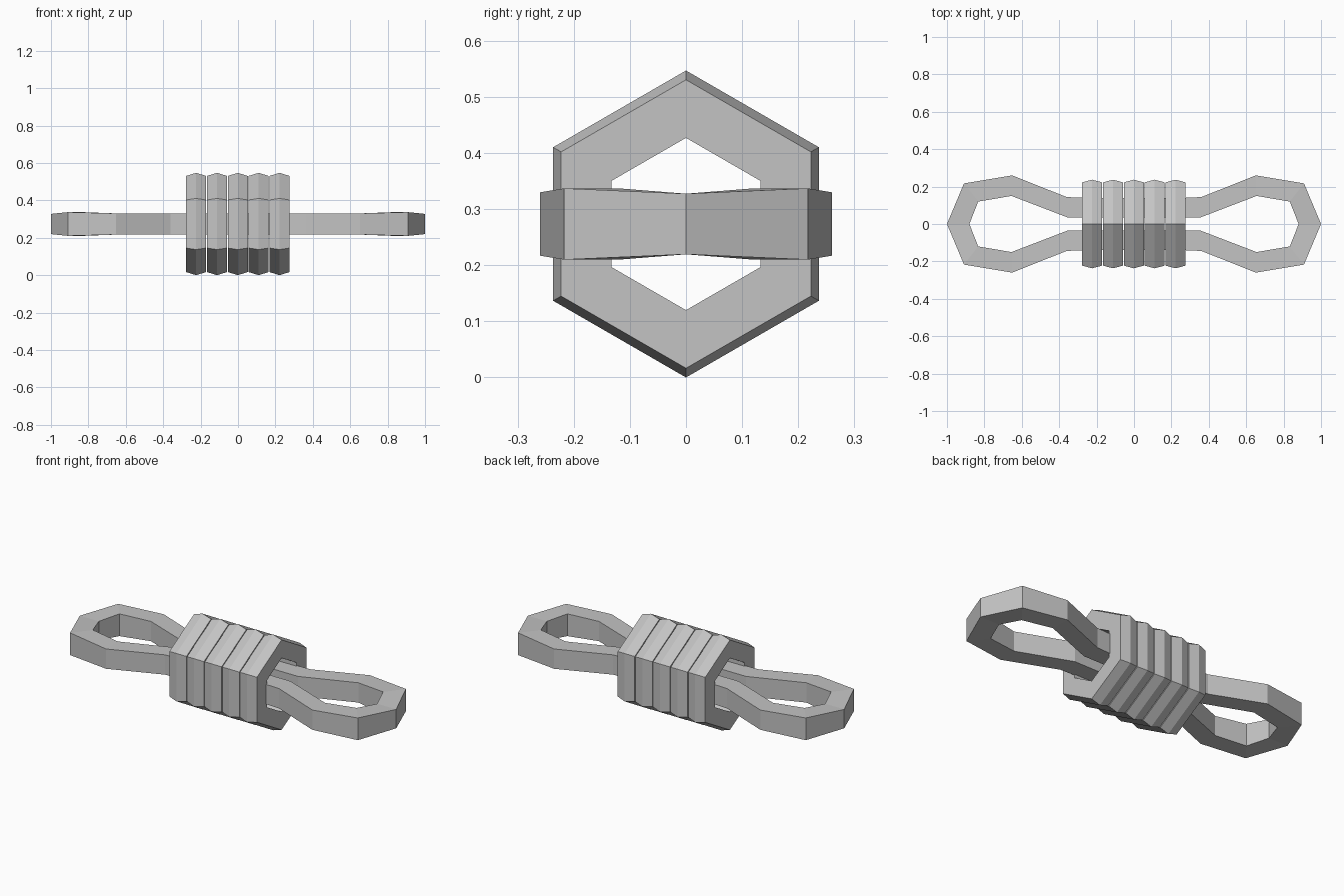
import bpy, bmesh, math

cube = bpy.data.objects.get("Cube")
if cube:
    bpy.data.objects.remove(cube, do_unlink=True)

CENTRE_Z = 0.2735

# One plain grey for everything
grey = bpy.data.materials.new("grey")
grey.use_nodes = True
colour = (0.55, 0.55, 0.55, 1)
grey.diffuse_color = colour
grey.node_tree.nodes["Principled BSDF"].inputs["Base Color"].default_value = colour


def closed_sweep(name, sections, location):
    """Join a closed circuit of cross-sections into a ring-shaped solid."""
    bm = bmesh.new()
    loops = [[bm.verts.new(p) for p in section] for section in sections]
    for i, loop in enumerate(loops):
        following = loops[(i + 1) % len(loops)]
        for j in range(len(loop)):
            k = (j + 1) % len(loop)
            bm.faces.new((loop[j], loop[k], following[k], following[j]))
    bmesh.ops.recalc_face_normals(bm, faces=bm.faces[:])
    mesh = bpy.data.meshes.new(name)
    bm.to_mesh(mesh)
    bm.free()
    mesh.materials.append(grey)
    obj = bpy.data.objects.new(name, mesh)
    obj.location = location
    bpy.context.collection.objects.link(obj)


# Row of hexagonal coils, each with a ridge around the outside
ring_profile = [(-0.0535, 0.1535), (-0.0535, 0.257), (0, 0.2735),
                (0.0535, 0.257), (0.0535, 0.1535)]
hexagon = []
for side in range(6):
    a = math.radians(60 * side)
    hexagon.append([(x, r * math.sin(a), r * math.cos(a)) for x, r in ring_profile])
for n in range(5):
    closed_sweep(f"coil_{n + 1}", hexagon, (0.1115 * (n - 2) - 0.001, 0, CENTRE_Z))

# Long loop through the coils: inner x, y, outer x, y, half height
tip = (0.88, 0, 1.0, 0, 0.054)
quarter = [(0.833, 0.12, 0.909, 0.217, 0.0635),
           (0.655, 0.15, 0.652, 0.26, 0.0565),
           (0.355, 0.035, 0.36, 0.144, 0.0565),
           (0.27, 0.035, 0.27, 0.14, 0.0565)]


def flip(station, sx, sy):
    xi, yi, xo, yo, h = station
    return (xi * sx, yi * sy, xo * sx, yo * sy, h)


stations = [tip] + quarter
stations += [flip(s, -1, 1) for s in reversed(quarter)]
stations += [flip(tip, -1, 1)]
stations += [flip(s, -1, -1) for s in quarter]
stations += [flip(s, 1, -1) for s in reversed(quarter)]
sections = [[(xi, yi, -h), (xo, yo, -h), (xo, yo, h), (xi, yi, h)]
            for xi, yi, xo, yo, h in stations]
closed_sweep("rope_loop", sections, (0, 0, CENTRE_Z))
